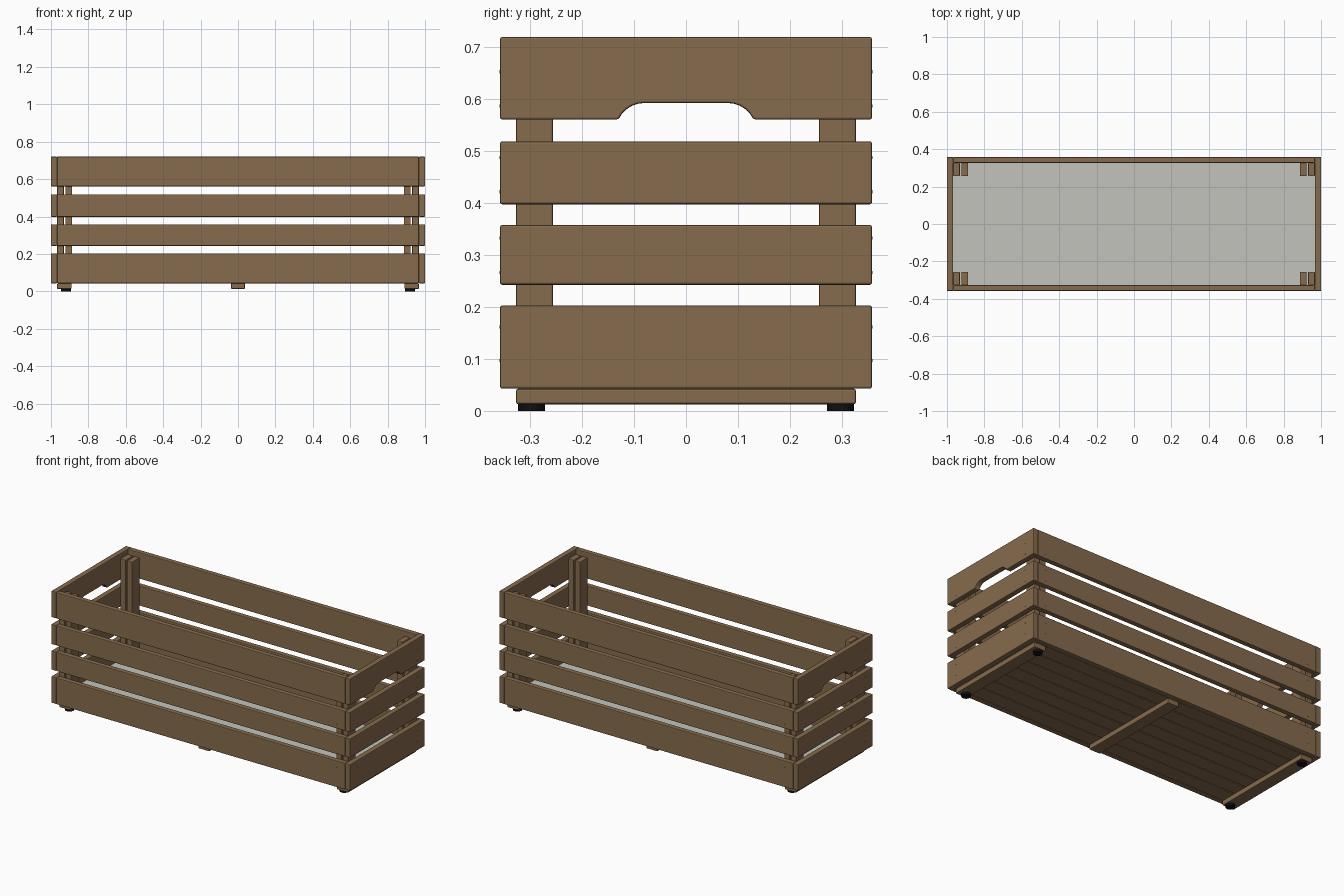
import bpy, bmesh, math
from mathutils import Vector

if "Cube" in bpy.data.objects:
    bpy.data.objects.remove(bpy.data.objects["Cube"])


def material(name, rgb):
    m = bpy.data.materials.new(name)
    m.diffuse_color = (*rgb, 1)
    m.use_nodes = True
    m.node_tree.nodes["Principled BSDF"].inputs["Base Color"].default_value = m.diffuse_color
    return m


WOOD = material("brown wood", (0.240, 0.150, 0.075))
CLOTH = material("grey liner", (0.55, 0.55, 0.51))
RUBBER = material("black rubber", (0.005, 0.005, 0.005))


def finish(name, bm, mat, bevel=0.0):
    bmesh.ops.recalc_face_normals(bm, faces=bm.faces[:])
    me = bpy.data.meshes.new(name)
    bm.to_mesh(me)
    bm.free()
    me.materials.append(mat)
    ob = bpy.data.objects.new(name, me)
    bpy.context.collection.objects.link(ob)
    if bevel:
        mod = ob.modifiers.new("rounded edges", 'BEVEL')
        mod.width = bevel
        mod.segments = 2
        mod.limit_method = 'ANGLE'
        mod.angle_limit = math.radians(50)
    return ob


def box(name, x, y, z, mat=WOOD, bevel=0.004):
    bm = bmesh.new()
    bmesh.ops.create_cube(bm, size=1)
    for v in bm.verts:
        v.co = Vector([(r[0] + r[1]) / 2 + c * (r[1] - r[0])
                       for r, c in zip((x, y, z), v.co)])
    return finish(name, bm, mat, bevel)


def cylinder(name, centre, axis, radius, depth, mat, sides):
    bm = bmesh.new()
    bmesh.ops.create_cone(bm, cap_ends=True, segments=sides,
                          radius1=radius, radius2=radius, depth=depth)
    q = Vector((0, 0, 1)).rotation_difference(Vector(axis))
    for v in bm.verts:
        v.co = q @ v.co + Vector(centre)
    return finish(name, bm, mat)


X, Y = 1.0, 0.358        # outer half sizes
XI, YI = 0.967, 0.327    # inner half sizes
SLATS = [(0.043, 0.203), (0.243, 0.358), (0.398, 0.519), (0.561, 0.72)]
NAILS = [0.097, 0.162, 0.267, 0.333, 0.422, 0.488, 0.587, 0.653]


def handle_slat(name, x0, x1, z0, z1):
    # end board with a rounded hand hold cut into its lower edge
    r, half, top = 0.055, 0.08, 0.593
    arc = [(half + r * math.sin(math.radians(a)),
            top - r + r * math.cos(math.radians(a))) for a in range(0, 66, 13)]
    pts = [(-Y, z1), (-Y, z0)]
    pts += [(-y, z) for y, z in reversed(arc)] + arc
    pts += [(Y, z0), (Y, z1)]
    bm = bmesh.new()
    face = bm.faces.new([bm.verts.new((x0, y, z)) for y, z in pts])
    ext = bmesh.ops.extrude_face_region(bm, geom=[face])
    for v in ext["geom"]:
        if isinstance(v, bmesh.types.BMVert):
            v.co.x = x1
    finish(name, bm, WOOD, 0.004)


# Slatted walls
for i, (z0, z1) in enumerate(SLATS):
    for s, side in ((-1, "front"), (1, "back")):
        box(f"{side}_slat_{i}", (-XI, XI), sorted((s * YI, s * Y)), (z0, z1))
    for s, side in ((-1, "left"), (1, "right")):
        xr = sorted((s * XI, s * X))
        if i == 3:
            handle_slat(f"{side}_handle_slat", *xr, z0, z1)
        else:
            box(f"{side}_slat_{i}", xr, (-Y, Y), (z0, z1))

# Corner posts (paired boards), rubber feet and nail heads
for sx in (-1, 1):
    for sy in (-1, 1):
        for n, (a, b) in enumerate(((0.887, 0.923), (0.931, XI))):
            box(f"corner_post_{n}", sorted((sx * a, sx * b)),
                sorted((sy * 0.256, sy * YI)), (0.043, 0.69))
        cylinder("rubber_foot", (sx * 0.92, sy * 0.297, 0.0075), (0, 0, 1),
                 0.026, 0.015, RUBBER, 32)
        for z in NAILS:
            cylinder("end_nail", (sx * X, sy * 0.288, z), (1, 0, 0),
                     0.003, 0.002, WOOD, 10)
            cylinder("side_nail", (sx * 0.912, sy * Y, z), (0, 1, 0),
                     0.003, 0.002, WOOD, 10)

# Cross beams under the floor
for name, a, b in (("left_beam", -XI, -0.89), ("middle_beam", -0.037, 0.037),
                   ("right_beam", 0.89, XI)):
    box(name, (a, b), (-YI, YI), (0.013, 0.043))

# Floor boards and liner
COUNT = 7
step = 2 * YI / COUNT
for i in range(COUNT):
    y = -YI + i * step
    box(f"floor_board_{i}", (-XI, XI), (y + 0.002, y + step - 0.002), (0.043, 0.075))
box("floor_liner", (-XI, XI), (-YI, YI), (0.075, 0.079), CLOTH, 0)
